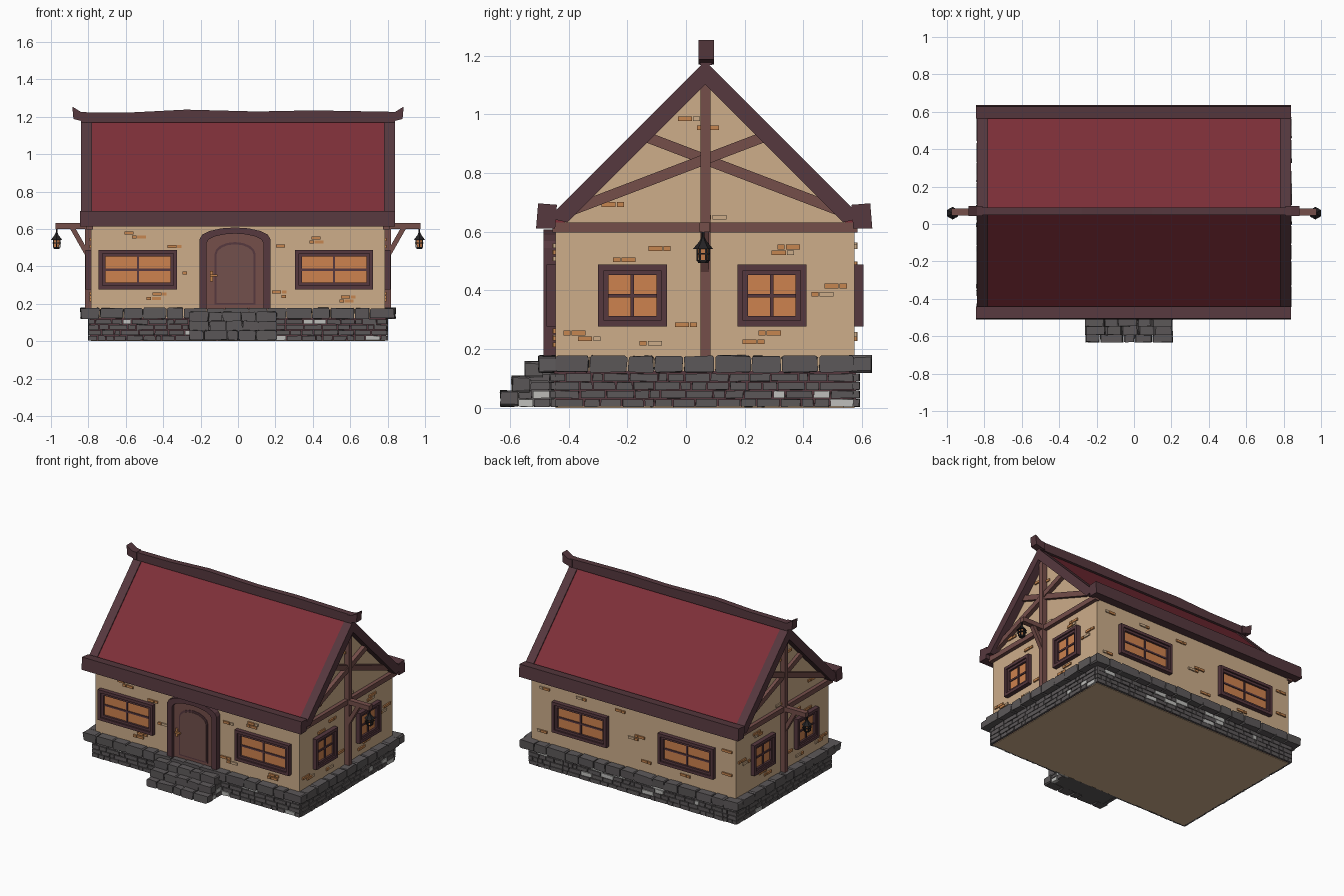
import bpy, bmesh, math, random
from mathutils import Vector, Matrix

if "Cube" in bpy.data.objects:
    bpy.data.objects.remove(bpy.data.objects["Cube"])
random.seed(4)

# ten flat colours
def lin(c):
    c /= 255
    return c / 12.92 if c <= 0.04045 else ((c + 0.055) / 1.055) ** 2.4
COL = {"plaster": (205, 173, 138), "roof_red": (126, 47, 57), "dark_wood": (86, 56, 62),
       "mid_wood": (117, 78, 74), "door_panel": (114, 80, 76), "stone": (92, 88, 89),
       "pale_stone": (190, 190, 187), "window_orange": (206, 130, 78),
       "brick_orange": (198, 134, 80), "iron_black": (36, 34, 36)}
MATS = []
for n, c in COL.items():
    m = bpy.data.materials.new(n)
    m.diffuse_color = (*[lin(v) for v in c], 1)
    m.use_nodes = True
    m.node_tree.nodes["Principled BSDF"].inputs["Base Color"].default_value = m.diffuse_color
    MATS.append(m)
TAN, RED, DARK, MID, PANEL, STONE, PALE, GLASS, BRICK, IRON = range(10)

# wall frames: u along wall, v up, d outward from wall surface
X, YF, YB, CY = 0.785, -0.445, 0.575, 0.065
front = lambda u, v, d: Vector((u, YF - d, v))
back = lambda u, v, d: Vector((u, YB + d, v))
right = lambda u, v, d: Vector((X + d, u, v))
left = lambda u, v, d: Vector((-X - d, u, v))
along_x = lambda u, v, d: Vector((d, u, v))
along_y = lambda u, v, d: Vector((u, d, v))

def prism(bm, f, pts, d0, d1, m, jit=0):
    r = lambda: random.uniform(-jit, jit)
    a = [bm.verts.new(f(u + r(), v + r(), d0)) for u, v in pts]
    b = [bm.verts.new(f(u + r(), v + r(), d1 + r())) for u, v in pts]
    n = len(pts)
    faces = [bm.faces.new(a), bm.faces.new(b[::-1])]
    faces += [bm.faces.new((a[i], a[(i + 1) % n], b[(i + 1) % n], b[i])) for i in range(n)]
    for fc in faces:
        fc.material_index = m

def rect(bm, f, u0, u1, v0, v1, d0, d1, m, jit=0):
    prism(bm, f, [(u0, v0), (u1, v0), (u1, v1), (u0, v1)], d0, d1, m, jit)

def beam(bm, f, p, q, w, d0, d1, m):
    p, q = Vector(p), Vector(q)
    t = (q - p).normalized()
    n = Vector((-t.y, t.x)) * w / 2
    prism(bm, f, [tuple(k) for k in (p - n, q - n, q + n, p + n)], d0, d1, m)

def finish(name, bm):
    bmesh.ops.recalc_face_normals(bm, faces=bm.faces[:])
    me = bpy.data.meshes.new(name)
    bm.to_mesh(me)
    bm.free()
    for m in MATS:
        me.materials.append(m)
    ob = bpy.data.objects.new(name, me)
    bpy.context.collection.objects.link(ob)

# plaster walls with gables
bm = bmesh.new()
prism(bm, along_x, [(YF, 0), (YF, .64), (CY, 1.13), (YB, .64), (YB, 0)], -X, X, TAN)
finish("walls", bm)

# brick base, mortar behind it
def bricks(bm, f, u0, u1, rows, d0, d1):
    for r in rows:
        u = u0
        while u < u1 - .005:
            w = random.uniform(.03, .1)
            e = u1 if u1 - u - w < .03 else u + w
            m = PALE if random.random() < .1 else STONE
            rect(bm, f, u, e - .005, .004 + r * .029, .029 + r * .029, d0, d1, m, .0015)
            u = e
bm = bmesh.new()
rect(bm, along_x, YF - .005, YB + .005, .004, .125, -X - .005, X + .005, DARK)
for f, a, b in ((front, -.8, .8), (back, -.8, .8), (right, YF, YB), (left, YF, YB)):
    bricks(bm, f, a, b, range(4), -.01, .016)
finish("brick_base", bm)

# cap stones around the base
def stones(bm, f, u0, u1, v0, v1, d0, d1, size):
    n = round((u1 - u0) / size)
    cuts = [u0 + (u1 - u0) * i / n + (random.uniform(-.2, .2) * size if 0 < i < n else 0) for i in range(n + 1)]
    c = .006
    for a, b in zip(cuts, cuts[1:]):
        b -= .004
        prism(bm, f, [(a + c, v0), (b - c, v0), (b, v0 + c), (b, v1 - c), (b - c, v1),
                      (a + c, v1), (a, v1 - c), (a, v0 + c)], d0, d1, STONE, .003)
bm = bmesh.new()
for f, a, b in ((front, -.84, .84), (back, -.84, .84), (right, YF, YB), (left, YF, YB)):
    stones(bm, f, a, b, .121, .177, -.02, .056, .11)
finish("cap_stones", bm)

# front steps
bm = bmesh.new()
for z0, z1, y in ((.006, .058, .187), (.054, .108, .148), (.104, .157, .103)):
    stones(bm, front, -.26, .21, z0, z1, y - .06, y, .1)
    rect(bm, front, -.235, .185, .006, z1 - .008, 0, y - .05, STONE)
for f in (lambda u, v, d: Vector((.185 + d, u, v)), lambda u, v, d: Vector((-.235 - d, u, v))):
    bricks(bm, f, -.57, -.46, (0, 1), -.01, .012)
    bricks(bm, f, -.53, -.46, (2, 3), -.01, .012)
finish("front_steps", bm)

# roof slab
bm = bmesh.new()
for s in (1, -1):
    prism(bm, along_x, [(CY + s * u, v) for u, v in ((0, 1.173), (.533, .64), (.495, .615), (0, 1.11))],
          -.81, .81, RED)
finish("roof", bm)

# verge boards, eave beams, ridge beam
bm = bmesh.new()
for f in (right, left):
    for s in (1, -1):
        prism(bm, f, [(CY + s * u, v) for u, v in ((0, 1.182), (.535, .647), (.47, .632), (0, 1.102))],
              -.005, .055, DARK)
finish("verge_boards", bm)
bm = bmesh.new()
for s in (1, -1):
    prism(bm, along_x, [(.062 + s * u, v) for u, v in ((.573, .612), (.566, .697), (.502, .692), (.508, .612))],
          -.845, .84, DARK)
finish("eave_beams", bm)
bm = bmesh.new()
top = [(-.84, 1.222), (-.55, 1.224), (-.28, 1.238), (.1, 1.228), (.4, 1.234), (.84, 1.226)]
prism(bm, along_y, [(-.84, 1.168), (.84, 1.168)] + top[::-1], .048, .088, DARK)
for s in (1, -1):
    prism(bm, along_y, [(s * .81, 1.17), (s * .88, 1.188), (s * .886, 1.254), (s * .84, 1.226), (s * .81, 1.224)],
          .042, .095, DARK)
finish("ridge_beam", bm)

# gable timber framing
bm = bmesh.new()
for f in (right, left):
    rect(bm, f, YF - .01, YB + .01, .598, .632, -.01, .026, MID)
    rect(bm, f, .049, .083, .175, 1.11, -.01, .034, MID)
    beam(bm, f, (-.42, .662), (.27, .925), .036, -.01, .028, MID)
    beam(bm, f, (.55, .662), (-.14, .925), .036, -.01, .022, MID)
finish("gable_timbers", bm)

# windows with stepped frames and cross bars
def window(bm, f, u0, u1, v0, v1):
    for inset, w, d in ((0, .02, .03), (.018, .018, .02)):
        a, b, c, e = u0 + inset, u1 - inset, v0 + inset, v1 - inset
        rect(bm, f, a, b, c, c + w, -.005, d, DARK)
        rect(bm, f, a, b, e - w, e, -.005, d, DARK)
        rect(bm, f, a, a + w, c + w, e - w, -.005, d, DARK)
        rect(bm, f, b - w, b, c + w, e - w, -.005, d, DARK)
    rect(bm, f, u0 + .03, u1 - .03, v0 + .03, v1 - .03, -.005, .006, GLASS)
    mu, mv = (u0 + u1) / 2, (v0 + v1) / 2
    rect(bm, f, mu - .006, mu + .006, v0 + .03, v1 - .03, 0, .013, DARK)
    rect(bm, f, u0 + .03, u1 - .03, mv - .006, mv + .006, 0, .012, DARK)
for name, fs, spans in (("front_windows", [front], ((-.745, -.325), (.305, .722))),
                        ("back_windows", [back], ((-.63, -.205), (.19, .61))),
                        ("side_windows", [right, left], ((-.3, -.065), (.175, .41)))):
    bm = bmesh.new()
    for f in fs:
        for a, b in spans:
            window(bm, f, a, b, .277, .488)
    finish(name, bm)

# arched door
def arch(u0, u1, v0, vs, vt, n=8):
    c, r = (u0 + u1) / 2, (u1 - u0) / 2
    return [(u0, v0)] + [(c - r * math.cos(math.pi * i / n), vs + (vt - vs) * math.sin(math.pi * i / n))
                         for i in range(n + 1)] + [(u1, v0)]
bm = bmesh.new()
o, i_ = arch(-.206, .174, .172, .545, .608), arch(-.168, .136, .172, .525, .575)
for k in range(len(o) - 1):
    prism(bm, front, [o[k], o[k + 1], i_[k + 1], i_[k]], -.005, .04, DARK)
finish("door_frame", bm)
bm = bmesh.new()
prism(bm, front, i_, -.005, .018, MID)
prism(bm, front, arch(-.126, .094, .195, .465, .53), 0, .022, DARK)
prism(bm, front, arch(-.116, .084, .205, .46, .518), 0, .026, PANEL)
rect(bm, front, -.15, -.135, .32, .375, .01, .028, BRICK)
rect(bm, front, -.15, -.11, .345, .357, .026, .038, BRICK)
finish("door", bm)

# exposed wall bricks, in pairs
spots_front = [(-.57, .578), (-.53, .557), (-.34, .505), (-.26, .365), (-.42, .252), (-.45, .228), (.43, .552),
               (.42, .53), (.22, .262), (.27, .24), (.59, .237), (.58, .215), (.24, .508)]
spots_back = [(.68, .55), (.1, .55), (-.05, .41), (0, .387), (-.72, .49), (-.1, .25), (.7, .25), (-.4, .235),
              (-.72, .33), (.4, .555)]
spots_side = [(.01, .985), (.075, .955), (-.25, .693), (.1, .65), (-.09, .543), (.35, .548), (.33, .528),
              (-.21, .505), (.51, .415), (.465, .387), (0, .283), (-.38, .255), (-.33, .235), (.285, .255),
              (.23, .225), (-.12, .22)]
bm = bmesh.new()
for f, spots in ((front, spots_front), (back, spots_back), (right, spots_side), (left, spots_side)):
    for k, (u, v) in enumerate(spots):
        s = .012 * (-1) ** k
        rect(bm, f, u - .038, u + s - .002, v - .008, v + .008, -.005, .01, BRICK)
        rect(bm, f, u + s + .002, u + .038, v - .008, v + .008, -.005, .008, TAN if k % 3 == 0 else BRICK)
finish("wall_bricks", bm)

# lantern brackets and lanterns on both gables
def cone(bm, x, z, r0, r1, h, m, n=6):
    res = bmesh.ops.create_cone(bm, cap_ends=True, segments=n, radius1=r0, radius2=r1, depth=h,
                                matrix=Matrix.Translation((x, .058, z + h / 2)))
    for fc in {fc for v in res["verts"] for fc in v.link_faces}:
        fc.material_index = m
bm = bmesh.new()
for s in (1, -1):
    rect(bm, along_y, s * .78, s * .975, .6, .632, .046, .082, MID)
    beam(bm, along_y, (s * .8, .455), (s * .885, .605), .026, .05, .078, MID)
finish("lantern_brackets", bm)
bm = bmesh.new()
for s in (1, -1):
    x = s * .97
    cone(bm, x, .574, .005, .005, .04, IRON)
    cone(bm, x, .568, .012, .006, .012, IRON)
    cone(bm, x, .542, .034, .011, .027, IRON)
    cone(bm, x, .502, .015, .02, .041, GLASS)
    cone(bm, x, .494, .017, .021, .009, IRON)
    for k in range(6):
        a = math.pi * k / 3
        cx, cy = x + .02 * math.sin(a), .058 + .02 * math.cos(a)
        rect(bm, along_y, cx - .003, cx + .003, .5, .545, cy - .003, cy + .003, IRON)
    rect(bm, along_y, x - .023, x + .023, .522, .527, .036, .08, IRON)
finish("lanterns", bm)
